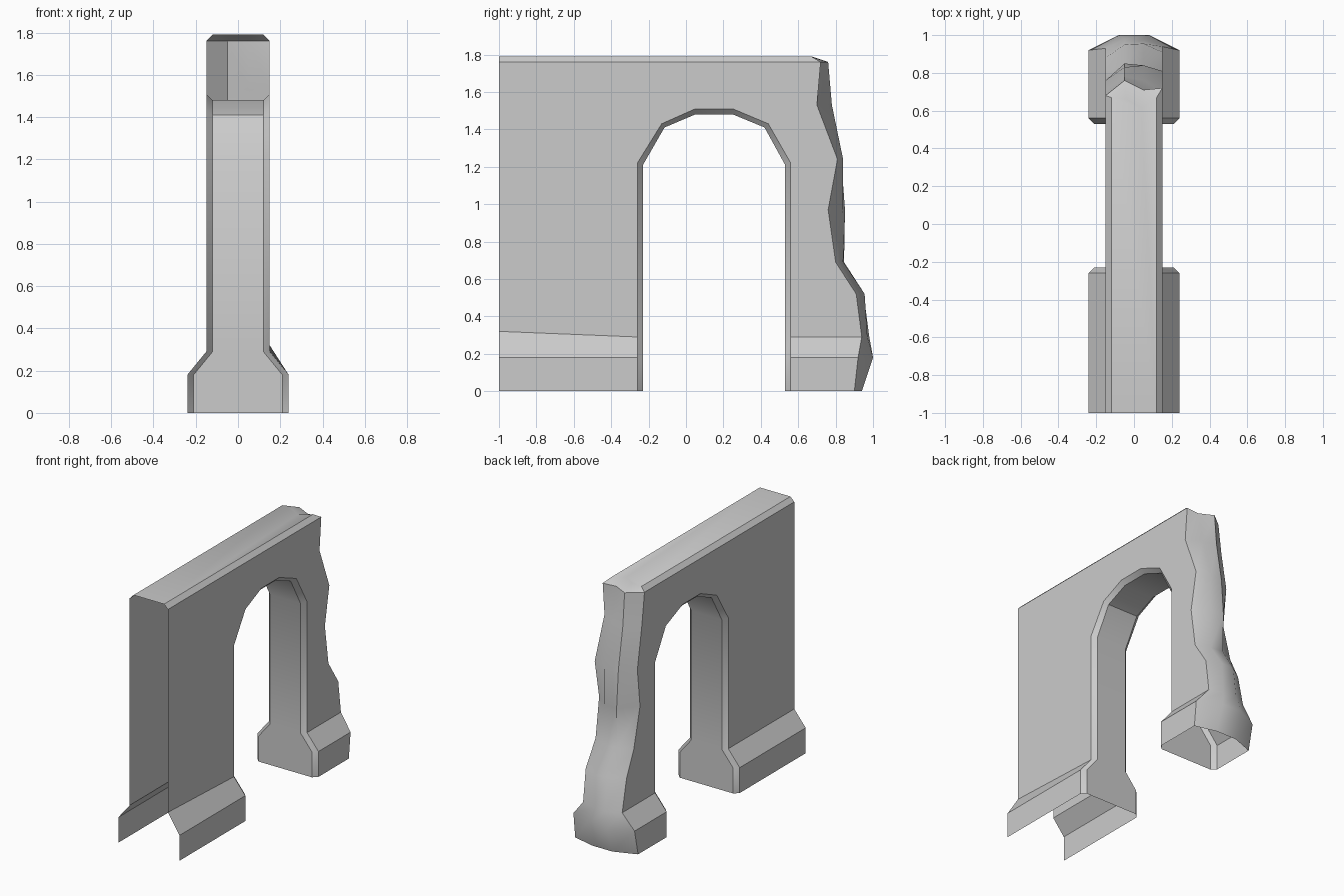
import bpy, bmesh

if "Cube" in bpy.data.objects:
    bpy.data.objects.remove(bpy.data.objects["Cube"])

TOP, W, C = 1.79, 0.15, 0.03      # height, half thickness, chamfer
BASE = 0.24                       # half width of the plinth

# broken end: z, half width, then y at four columns from -x to +x
END = [(1.79, W - C, .67, .66, .61, .67),
       (1.76, W, .68, .76, .71, .72),
       (1.53, W, .71, .78, .76, .70),
       (1.24, W, .76, .83, .84, .81),
       (0.97, W, .73, .85, .84, .76),
       (0.69, W, .80, .845, .84, .80),
       (0.52, W, .88, .95, .955, .91),
       (0.29, W, .93, .98, .97, .94),
       (0.18, BASE, .92, 1.0, 1.0, .92),
       (0.0, BASE, .88, .94, .94, .90)]
rows = [[(hw * f, y, z) for f, y in zip((-1, -1/3, 1/3, 1), ys)]
        for z, hw, *ys in END]

# arch opening (y, z): outer lip on the wall face and inner soffit edge
LIP = [(-.26, 1.22), (-.13, 1.43), (.05, 1.51), (.25, 1.51), (.44, 1.43), (.56, 1.22)]
SOFFIT = [(-.23, 1.21), (-.115, 1.41), (.05, 1.48), (.25, 1.48), (.42, 1.41), (.53, 1.21)]


def opening(s, arch, inset):
    """Full opening edge on side s, from floor over the arch to floor."""
    foot = [(BASE - inset, 0), (BASE - inset, .18), (W - inset, .29)]
    y0, y1 = arch[0][0], arch[-1][0]
    return ([(s * x, y0, z) for x, z in foot]
            + [(s * (W - inset), y, z) for y, z in arch]
            + [(s * x, y1, z) for x, z in reversed(foot)])


bm = bmesh.new()


def face(*pts):
    bm.faces.new([bm.verts.new(p) for p in pts])


def strip(a, b):
    for i in range(len(a) - 1):
        face(a[i], a[i + 1], b[i + 1], b[i])


# ragged end surface
for a, b in zip(rows, rows[1:]):
    strip(a, b)

# wall top
face((-W + C, -1, TOP), (W - C, -1, TOP), *reversed(rows[0]))

soffits = []
for s in (-1, 1):
    col = [r[0 if s < 0 else 3] for r in rows]
    lip, soffit = opening(s, LIP, 0), opening(s, SOFFIT, C)
    soffits.append(soffit)
    n = len(lip)
    # plinth rises slightly at the front on the right side
    front = [(s * (W - C), -1, TOP), (s * W, -1, TOP - C),
             (s * W, -1, .32 if s > 0 else .29), (s * BASE, -1, .18), (s * BASE, -1, 0)]
    # wall side, top chamfer and opening chamfer
    face(front[2], front[1], *col[1:8], *reversed(lip[2:n - 2]))
    strip(front[:2], col[:2])
    strip(lip, soffit)
    # plinth on both piers
    strip(front[2:], [lip[2], lip[1], lip[0]])
    strip(lip[n - 3:], col[7:])

# jambs and arch underside
strip(*soffits)

bmesh.ops.remove_doubles(bm, verts=bm.verts, dist=0.0005)
bmesh.ops.recalc_face_normals(bm, faces=bm.faces)
me = bpy.data.meshes.new("ruined_arch_wall")
bm.to_mesh(me)
bm.free()
ob = bpy.data.objects.new("ruined_arch_wall", me)
bpy.context.collection.objects.link(ob)
bpy.context.view_layer.objects.active = ob
ob.select_set(True)
bpy.ops.object.shade_smooth_by_angle(angle=0.6)
